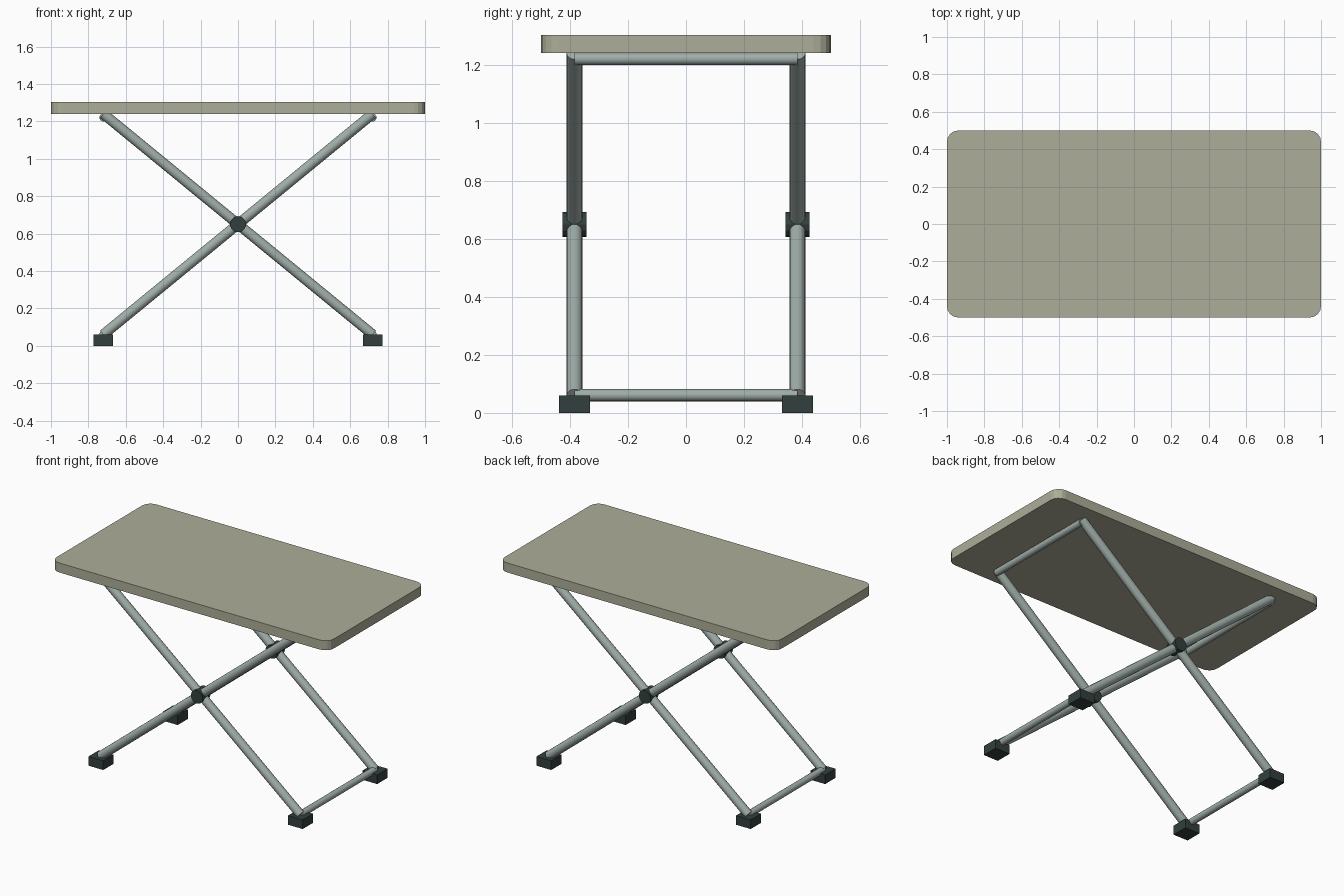
import bpy
import math
from mathutils import Vector

cube = bpy.data.objects.get("Cube")
if cube:
    bpy.data.objects.remove(cube, do_unlink=True)


def material(name, color):
    m = bpy.data.materials.new(name)
    m.use_nodes = True
    m.diffuse_color = (*color, 1)
    m.node_tree.nodes["Principled BSDF"].inputs["Base Color"].default_value = (*color, 1)
    return m


beige = material("beige laminate", (0.42, 0.42, 0.32))
steel = material("grey steel", (0.35, 0.42, 0.39))
rubber = material("dark rubber", (0.032, 0.051, 0.048))


def box(name, center, size, mat):
    bpy.ops.mesh.primitive_cube_add(size=1, location=center)
    ob = bpy.context.object
    ob.name = name
    ob.scale = size
    bpy.ops.object.transform_apply(location=False, rotation=False, scale=True)
    ob.data.materials.append(mat)
    return ob


def rod(name, start, end, radius, mat, sides=16, smooth=True):
    a, b = Vector(start), Vector(end)
    bpy.ops.mesh.primitive_cylinder_add(vertices=sides, radius=radius,
                                        depth=(b - a).length, location=(a + b) / 2)
    ob = bpy.context.object
    ob.name = name
    ob.rotation_euler = (b - a).to_track_quat("Z", "Y").to_euler()
    ob.data.materials.append(mat)
    if smooth:
        bpy.ops.object.shade_smooth_by_angle(angle=math.radians(40))
    return ob


SPREAD, SIDE = 0.72, 0.384      # leg end and leg plane distances from centre
FOOT_Z, TOP_Z = 0.06, 1.24      # leg end heights

# Table top with rounded corners: bevel only the vertical edges
top = box("table_top", (0, 0, 1.271), (2, 1, 0.062), beige)
weights = top.data.attributes.new("bevel_weight_edge", "FLOAT", "EDGE")
for e in top.data.edges:
    p, q = (top.data.vertices[i].co for i in e.vertices)
    weights.data[e.index].value = float(abs(p.z - q.z) > 0.01)
bevel = top.modifiers.new("rounded corners", "BEVEL")
bevel.limit_method = "WEIGHT"
bevel.width = 0.06
bevel.segments = 4

# Crossed legs, pivot hubs and feet on each side
for y, side in ((-SIDE, "front"), (SIDE, "back")):
    rod(f"{side}_pivot_hub", (0, y - 0.041, 0.65), (0, y + 0.041, 0.65),
        0.043, rubber, sides=12, smooth=False)
    for s, end in ((-1, "right"), (1, "left")):
        rod(f"{side}_{end}_leg", (s * SPREAD, y, FOOT_Z), (-s * SPREAD, y, TOP_Z),
            0.0275, steel)
        box(f"{side}_{end}_foot", (s * SPREAD, y, 0.03), (0.106, 0.106, 0.06), rubber)

# Crossbars joining the leg ends
for s, end in ((-1, "right"), (1, "left")):
    for z, level in ((0.061, "lower"), (1.22, "upper")):
        rod(f"{end}_{level}_crossbar", (s * SPREAD, -SIDE, z), (s * SPREAD, SIDE, z),
            0.021, steel)
